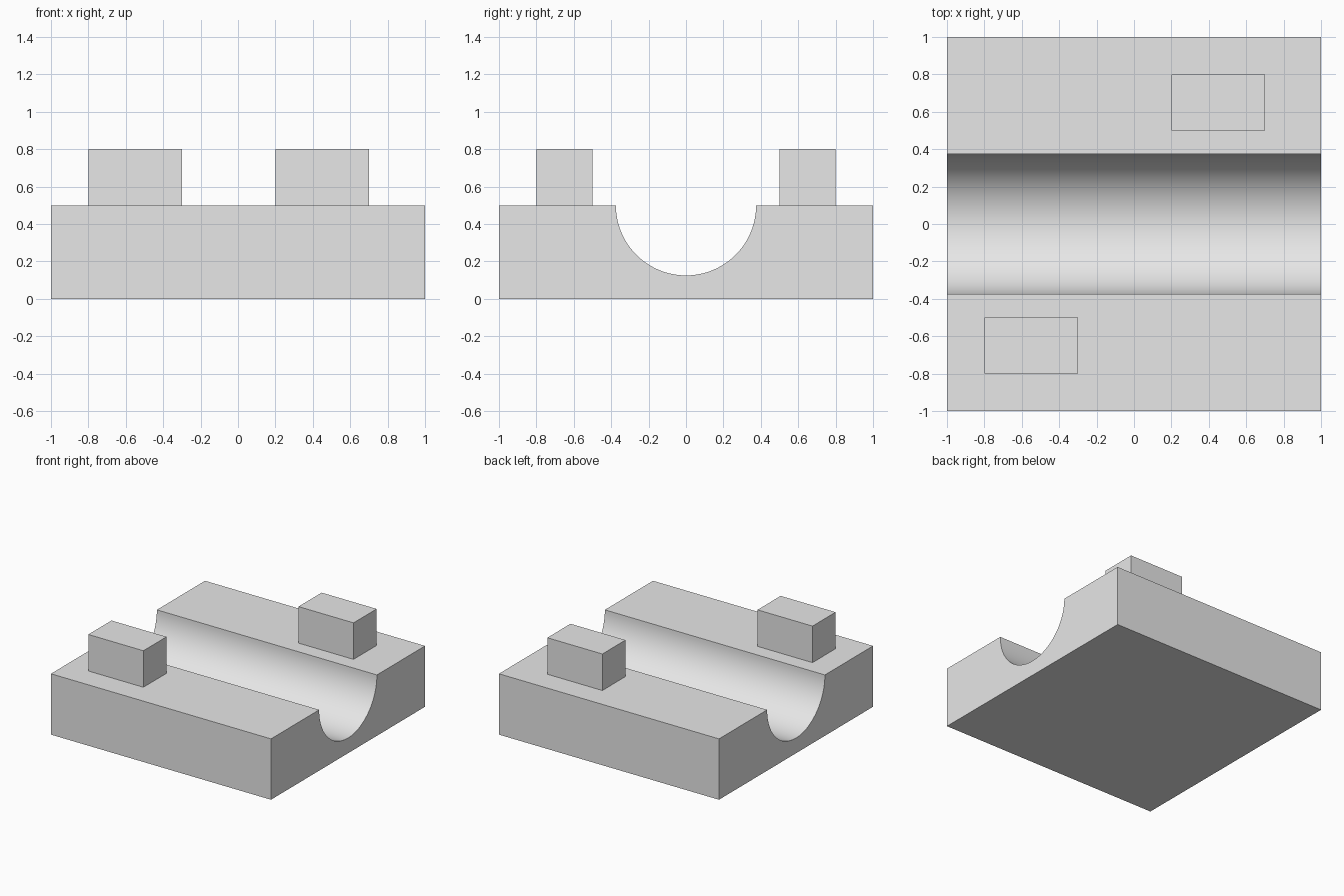
import bpy
import bmesh
from math import cos, sin, pi, radians

cube = bpy.data.objects.get("Cube")
if cube:
    bpy.data.objects.remove(cube, do_unlink=True)

GROOVE_RADIUS = 0.375
SEGMENTS = 48
TOP = 0.5

grey = bpy.data.materials.new("plain grey")
grey.use_nodes = True
grey.diffuse_color = (0.8, 0.8, 0.8, 1)
grey.node_tree.nodes["Principled BSDF"].inputs["Base Color"].default_value = grey.diffuse_color


def extrude_profile(name, profile, x_start, x_end):
    """Extrude a closed (y, z) profile along x into a solid object."""
    bm = bmesh.new()
    face = bm.faces.new([bm.verts.new((x_start, y, z)) for y, z in profile])
    result = bmesh.ops.extrude_face_region(bm, geom=[face], use_keep_orig=True)
    verts = [g for g in result["geom"] if isinstance(g, bmesh.types.BMVert)]
    bmesh.ops.translate(bm, verts=verts, vec=(x_end - x_start, 0, 0))
    bmesh.ops.recalc_face_normals(bm, faces=bm.faces)
    mesh = bpy.data.meshes.new(name)
    bm.to_mesh(mesh)
    bm.free()
    mesh.materials.append(grey)
    obj = bpy.data.objects.new(name, mesh)
    bpy.context.collection.objects.link(obj)
    return obj


# Base slab with a half-round groove running along x
arc = [(GROOVE_RADIUS * cos(pi * i / SEGMENTS), TOP - GROOVE_RADIUS * sin(pi * i / SEGMENTS))
       for i in range(SEGMENTS + 1)]
base = extrude_profile("grooved_base", [(-1, 0), (1, 0), (1, TOP)] + arc + [(-1, TOP)], -1, 1)

# Smooth groove, crisp edges
bpy.ops.object.select_all(action="DESELECT")
base.select_set(True)
bpy.context.view_layer.objects.active = base
bpy.ops.object.shade_smooth_by_angle(angle=radians(30))

# Two raised blocks, one on each side of the groove
for name, x, y in (("front_block", -0.8, -0.8), ("back_block", 0.2, 0.5)):
    profile = [(y, TOP), (y + 0.3, TOP), (y + 0.3, 0.8), (y, 0.8)]
    extrude_profile(name, profile, x, x + 0.5)
